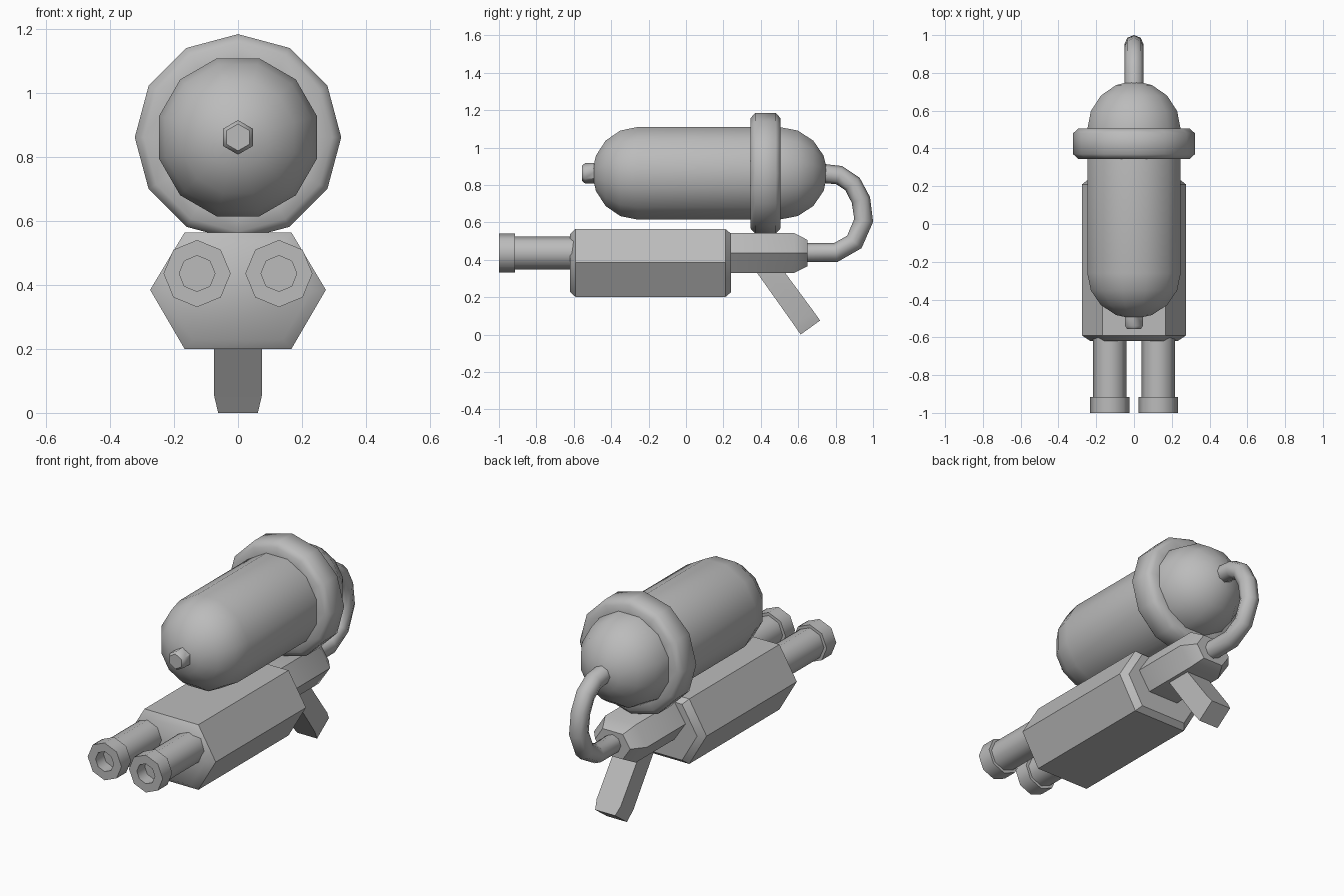
import bpy, bmesh, math
from mathutils import Vector

if "Cube" in bpy.data.objects:
    bpy.data.objects.remove(bpy.data.objects["Cube"])

grey = bpy.data.materials.new("plain_grey")
grey.diffuse_color = (0.5, 0.5, 0.5, 1)
grey.use_nodes = True
grey.node_tree.nodes["Principled BSDF"].inputs["Base Color"].default_value = grey.diffuse_color


def finish(name, bm, angle=50):
    bmesh.ops.recalc_face_normals(bm, faces=bm.faces)
    me = bpy.data.meshes.new(name)
    bm.to_mesh(me)
    bm.free()
    for p in me.polygons:
        p.use_smooth = True
    me.set_sharp_from_angle(angle=math.radians(angle))
    me.materials.append(grey)
    ob = bpy.data.objects.new(name, me)
    bpy.context.collection.objects.link(ob)
    return ob


def loft(name, sections, angle=50, closed=False):
    """Skin a row of equal-sized point loops; cap the ends unless it closes on itself."""
    bm = bmesh.new()
    rings = [[bm.verts.new(p) for p in s] for s in sections]
    pairs = list(zip(rings, rings[1:]))
    if closed:
        pairs.append((rings[-1], rings[0]))
    for a, b in pairs:
        n = len(a)
        for i in range(n):
            j = (i + 1) % n
            bm.faces.new((a[i], a[j], b[j], b[i]))
    if not closed:
        bm.faces.new(rings[0])
        bm.faces.new(rings[-1])
    bmesh.ops.remove_doubles(bm, verts=bm.verts, dist=1e-5)
    return finish(name, bm, angle)


def lathe(name, profile, x, z, sides, phase=0.0, angle=50, closed=False):
    """Turn (radius, y) points round an axis along y."""
    step = 2 * math.pi / sides
    return loft(name, [[(x + r * math.cos((i + phase) * step), y,
                         z + r * math.sin((i + phase) * step)) for i in range(sides)]
                       for r, y in profile], angle, closed)


def hexagon(y, zc, top, mid, bottom, half_top, half_mid, s=1.0):
    pts = [(half_top, top), (half_mid, mid), (half_top, bottom),
           (-half_top, bottom), (-half_mid, mid), (-half_top, top)]
    return [(x * s, y, zc + (z - zc) * s) for x, z in pts]


AXIS = 0.862

# Water tank with domed ends
R = 0.256
dome = [math.radians(a) for a in (4, 22.5, 45, 67.5, 90)]
front = [(R * math.sin(a), -0.26 - 0.24 * math.cos(a)) for a in dome]
back = [(R * math.sin(a), 0.50 + 0.255 * math.cos(a)) for a in reversed(dome)]
lathe("tank", front + back, 0, AXIS, 12, 0.5)

# Collar round the tank
lathe("tank_collar", [(0.24, 0.345), (0.295, 0.345), (0.323, 0.37), (0.323, 0.48),
                      (0.295, 0.505), (0.24, 0.505)], 0, AXIS, 12, closed=True)

# Plug on the front of the tank
lathe("tank_plug", [(0.042, -0.555), (0.054, -0.54), (0.054, -0.46)], 0, AXIS, 6, 0.5)

# Main hexagonal body
body = (0.385, 0.565, 0.385, 0.2, 0.167, 0.275)
loft("body", [hexagon(y, *body, s) for y, s in
              ((-0.62, 0.84), (-0.59, 1), (0.21, 1), (0.24, 0.86))], 40)

# Narrower rear block
rear = (0.435, 0.542, 0.435, 0.33, 0.095, 0.165)
loft("rear_block", [hexagon(y, *rear, s) for y, s in
                    ((0.18, 1), (0.58, 1), (0.65, 0.66))], 40)

# Slanted grip
loft("grip", [[(w, ya, za), (w, yb, zb), (-w, yb, zb), (-w, ya, za)]
              for w, ya, za, yb, zb in ((0.075, 0.337, 0.39, 0.493, 0.38),
                                        (0.075, 0.575, 0.055, 0.685, 0.12),
                                        (0.062, 0.613, 0.0, 0.717, 0.075))], 30)

# Twin barrels with hollow muzzles
for side, x in (("left", -0.128), ("right", 0.128)):
    lathe(side + "_barrel", [(0.088, -0.93), (0.088, -0.55)], x, 0.436, 8)
    lathe(side + "_muzzle", [(0.088, -0.915), (0.105, -0.915), (0.105, -1.0), (0.056, -1.0),
                             (0.056, -0.93)], x, 0.436, 8)

# Hose looping from the rear block up to the tank
path = [Vector((0, y, z)) for y, z in
        ((0.60, 0.438), (0.80, 0.438), (0.90, 0.495), (0.95, 0.61),
         (0.935, 0.72), (0.89, 0.805), (0.82, 0.852), (0.70, 0.865))]
rows = []
for i, p in enumerate(path):
    t = (path[min(i + 1, len(path) - 1)] - path[max(i - 1, 0)]).normalized()
    side_dir = Vector((1, 0, 0))
    up = t.cross(side_dir)
    rows.append([p + 0.051 * (side_dir * math.cos(a) + up * math.sin(a))
                 for a in (k * math.pi / 4 for k in range(8))])
loft("hose", rows)
